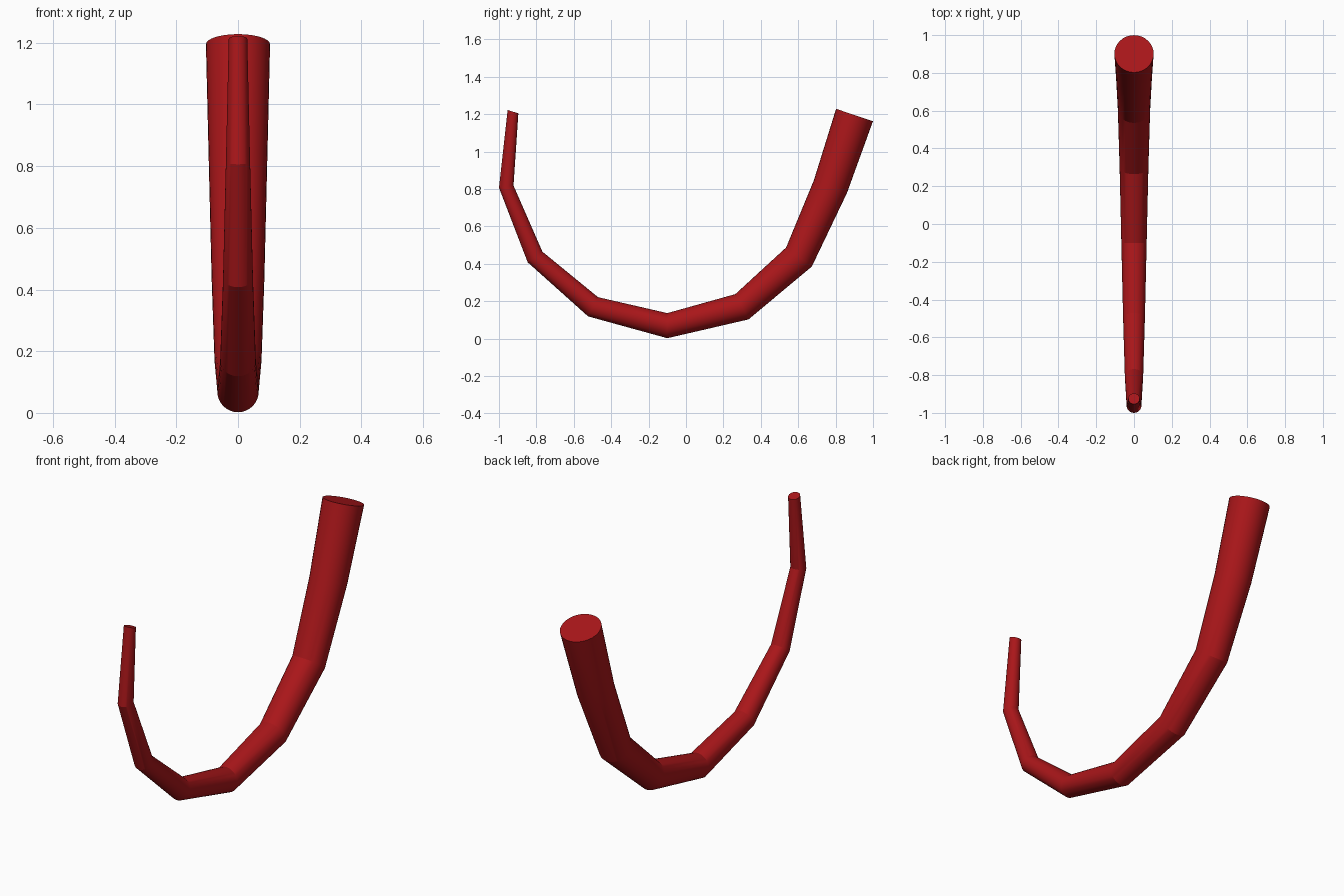
import bpy, bmesh, math
from mathutils import Vector

if "Cube" in bpy.data.objects:
    bpy.data.objects.remove(bpy.data.objects["Cube"])

SIDES = 32
# centre line in the YZ plane, thin tip to thick end
path = [Vector((0, y, z)) for y, z in [
    (-0.925, 1.213), (-0.961, 0.812), (-0.807, 0.436), (-0.497, 0.170),
    (-0.10, 0.069), (0.299, 0.170), (0.604, 0.436), (0.772, 0.812), (0.901, 1.195)]]
R_THIN, R_THICK = 0.03, 0.104
last = len(path) - 1


def tangent(i):
    if i == 0:
        return Vector((0, -0.29, -0.957)).normalized()  # tip is cut at a slant
    a = (path[i] - path[i - 1]).normalized()
    b = (path[min(i + 1, last)] - path[min(i, last - 1)]).normalized()
    return (a + b).normalized()


# tapered bent tube, closed at both ends
bm = bmesh.new()
rings = []
for i, p in enumerate(path):
    r = R_THIN + (R_THICK - R_THIN) * i / last
    side = Vector((1, 0, 0))
    up = tangent(i).cross(side)
    rings.append([bm.verts.new(p + r * (math.cos(t) * side + math.sin(t) * up))
                  for t in (2 * math.pi * k / SIDES for k in range(SIDES))])
for a, b in zip(rings, rings[1:]):
    for k in range(SIDES):
        n = (k + 1) % SIDES
        bm.faces.new((a[k], a[n], b[n], b[k]))
bm.faces.new(rings[0])
bm.faces.new(rings[-1])
bmesh.ops.recalc_face_normals(bm, faces=bm.faces)
mesh = bpy.data.meshes.new("curved_tube")
bm.to_mesh(mesh)
bm.free()

tube = bpy.data.objects.new("curved_tube", mesh)
bpy.context.collection.objects.link(tube)
red = bpy.data.materials.new("red")
red.diffuse_color = (0.40, 0.008, 0.01, 1)
red.use_nodes = True
red.node_tree.nodes["Principled BSDF"].inputs["Base Color"].default_value = red.diffuse_color
mesh.materials.append(red)

# smooth around the tube, crisp at the bends
bpy.context.view_layer.objects.active = tube
tube.select_set(True)
bpy.ops.object.shade_smooth_by_angle(angle=math.radians(18))
